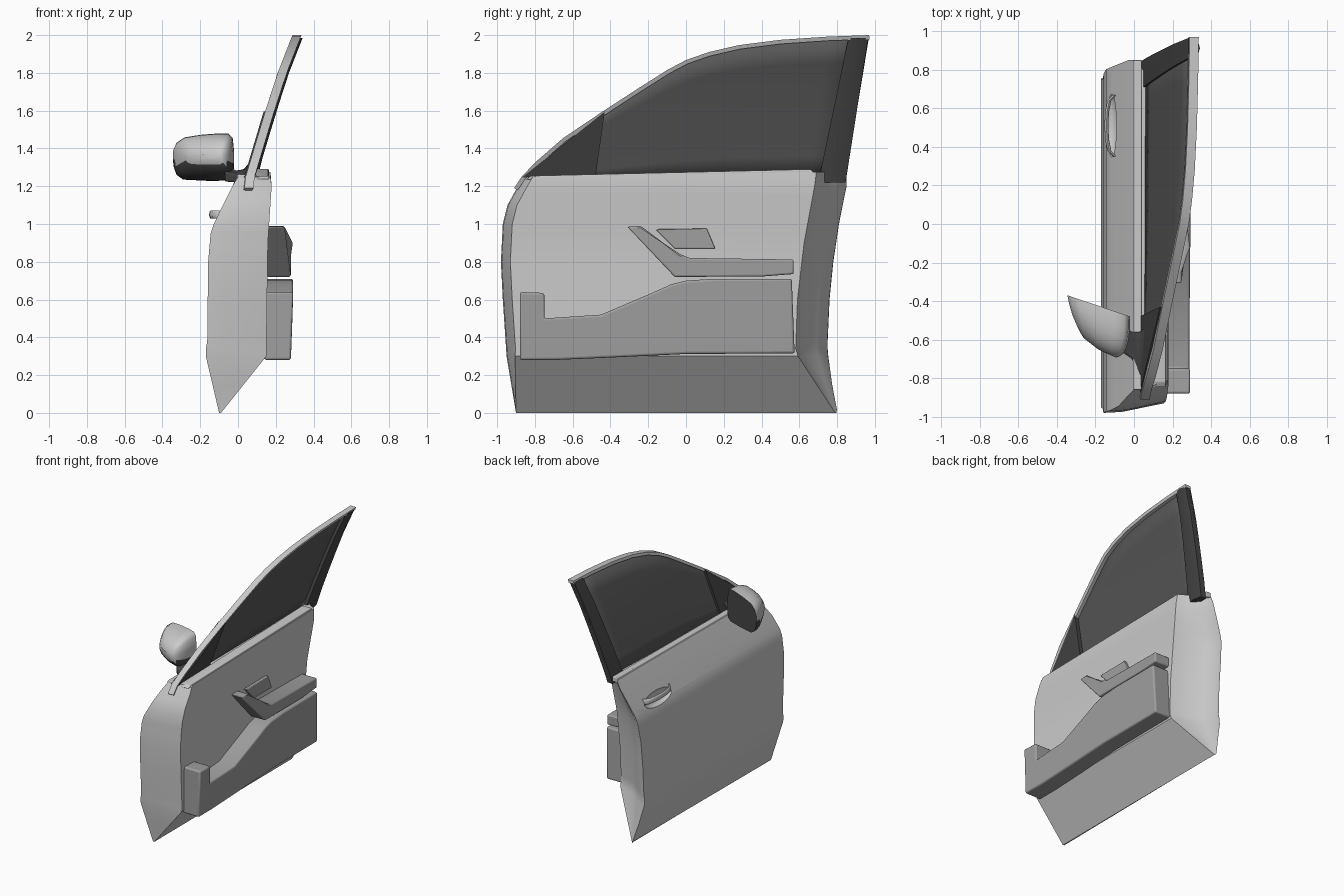
import bpy, bmesh, math
from mathutils import Vector

if "Cube" in bpy.data.objects:
    bpy.data.objects.remove(bpy.data.objects["Cube"])


def material(name, v):
    m = bpy.data.materials.new(name)
    m.diffuse_color = (v, v, v, 1)
    m.use_nodes = True
    m.node_tree.nodes["Principled BSDF"].inputs["Base Color"].default_value = m.diffuse_color
    return m


dark = material("dark_trim", 0.06)
tint = material("tinted_glass", 0.10)
mid = material("inner_trim", 0.35)


def lerp(table, t):
    if t <= table[0][0]:
        return table[0][1]
    for (a, va), (b, vb) in zip(table, table[1:]):
        if t <= b:
            return va + (vb - va) * (t - a) / (b - a)
    return table[-1][1]


def loft(name, rings, mat=None, angle=35, closed=True, bevel=0):
    n = len(rings[0])
    verts = [p for r in rings for p in r]
    faces = []
    for i in range(len(rings) - 1):
        for j in range(n if closed else n - 1):
            k = (j + 1) % n
            faces.append((i*n + j, i*n + k, (i+1)*n + k, (i+1)*n + j))
    if closed:
        faces += [tuple(range(n)), tuple(range(len(verts) - n, len(verts)))]
    me = bpy.data.meshes.new(name)
    me.from_pydata([tuple(v) for v in verts], [], faces)
    bm = bmesh.new()
    bm.from_mesh(me)
    bmesh.ops.recalc_face_normals(bm, faces=bm.faces)
    bm.to_mesh(me)
    bm.free()
    ob = bpy.data.objects.new(name, me)
    bpy.context.collection.objects.link(ob)
    if mat:
        me.materials.append(mat)
    if bevel:
        b = ob.modifiers.new("bevel", "BEVEL")
        b.width, b.segments, b.limit_method = bevel, 3, "ANGLE"
    smooth(ob, angle)
    return ob


def smooth(ob, angle=35):
    bpy.ops.object.select_all(action="DESELECT")
    ob.select_set(True)
    bpy.context.view_layer.objects.active = ob
    bpy.ops.object.shade_smooth_by_angle(angle=math.radians(angle))


def prism(name, outline, x0, x1, **kw):
    """Extrude a (y, z) outline between two x values or x(z) functions."""
    f = lambda x, z: x(z) if callable(x) else x
    return loft(name, [[(f(x, z), y, z) for y, z in outline] for x in (x0, x1)], **kw)


# Door body: horizontal sections stacked up the door
outer_x = [(0, -.10), (.32, -.175), (.37, -.163), (.8, -.158), (.95, -.145),
           (1.0, -.128), (1.1, -.08), (1.2, -.03), (1.25, 0)]
inner_x = [(0, -.09), (.3, .15), (.9, .158), (1.2, .178), (1.25, .172)]
front_y = [(0, -.90), (.3, -.95), (.6, -.97), (.8, -.98), (1.0, -.97), (1.1, -.945), (1.2, -.89), (1.25, -.86)]
rear_y = [(0, .80), (.2, .765), (.33, .75), (.5, .75), (.8, .78), (1.0, .81), (1.2, .85), (1.25, .85)]
jamb_y = [(0, .79), (.32, .58), (.6, .59), (.9, .625), (1.25, .69)]
rings = []
for z in (0, .15, .3, .34, .38, .6, .8, .9, .95, 1.0, 1.05, 1.1, 1.15, 1.2, 1.25):
    o, i = lerp(outer_x, z), lerp(inner_x, z)
    f, r, j = lerp(front_y, z), lerp(rear_y, z), lerp(jamb_y, z)
    w, top = i - o, (.025 if z == 1.25 else 0)
    rings.append([(o, f, z), (o, r, z + .012*(z == 0) + top*.6), (o + w*.06, r - .003, z + .012*(z == 0) + top*.6),
                  (o + w*.3, j + (r-j)*.65, z + top*.8), (o + w*.6, j + (r-j)*.25, z + top),
                  (i, j, z + top), (i, f + .05*min(1, z*3), z), (o + w*.3, f + .005, z)])
body = loft("door_body", rings)

# Scooped recess behind the outside handle
bpy.ops.mesh.primitive_uv_sphere_add(segments=32, ring_count=16, location=(-.125, .51, 1.035))
cutter = bpy.context.object
cutter.name, cutter.hide_render = "recess_cutter", True
cutter.scale = (.045, .17, .06)
mod = body.modifiers.new("recess", "BOOLEAN")
mod.operation, mod.object = "DIFFERENCE", cutter
bpy.ops.object.select_all(action="DESELECT")
bpy.context.view_layer.objects.active = body
body.select_set(True)
bpy.ops.object.modifier_move_to_index(modifier=mod.name, index=0)
bpy.ops.object.modifier_apply(modifier=mod.name)
bpy.data.objects.remove(cutter)

# Outside pull handle
path = [(-.10, .35), (-.128, .38), (-.14, .44), (-.143, .51), (-.14, .58), (-.128, .64), (-.10, .67)]
rings = []
for k, (x, y) in enumerate(path):
    rings.append([(x + .010*math.cos(a), y, 1.05 + .022*math.sin(a))
                  for a in (math.tau*i/12 for i in range(12))])
loft("outside_handle", rings, angle=50)

# Window frame follows the roof line and leans inwards
lean = [(1.15, .03), (1.25, .04), (1.4, .085), (1.6, .145), (1.8, .21), (2.0, .288)]
gx = lambda z: lerp(lean, z)
roof = [(-.91, 1.19), (-.87, 1.25), (-.8, 1.325), (-.65, 1.455), (-.45, 1.59), (-.25, 1.72), (-.1, 1.815),
        (0, 1.868), (.12, 1.91), (.28, 1.947), (.5, 1.975), (.75, 1.992), (.97, 2.0)]
rings = []
for k, (y, z) in enumerate(roof):
    a, b = roof[max(k-1, 0)], roof[min(k+1, len(roof)-1)]
    d = Vector((b[0]-a[0], b[1]-a[1])).normalized() * .022
    x = gx(z)
    rings.append([(x, y, z), (x + .048, y, z), (x + .04, y + d.y, z - d.x), (x - .005, y + d.y, z - d.x)])
loft("window_frame", rings)

# Glass pane
rings = []
for y, z in roof[1:]:
    yb = y * .87 if y > 0 else y
    rows = []
    for s in range(7):
        t = s / 6
        h = 1.235 + (z - .012 - 1.235) * t
        rows.append((gx(h) + .012, yb + (y - yb) * max(0, (h - 1.235) / .765), h))
    rings.append(rows)
glass = loft("window_glass", rings, mat=tint, closed=False)
glass.modifiers.new("thickness", "SOLIDIFY").thickness = .008

# Rear pillar of the window
rings = []
for z in (1.22, 1.35, 1.5, 1.65, 1.8, 1.985):
    t, x = (z - 1.22) / .765, gx(z)
    a, b = .70 + .16*t, .845 + .12*t
    rings.append([(x, a, z), (x, b, z), (x + .045, b, z), (x + .06, (a+b)/2, z), (x + .045, a, z)])
loft("rear_pillar", rings, mat=dark)

# Belt line trims
prism("outer_belt_trim", [(-.86, 1.235), (.85, 1.24), (.85, 1.28), (-.86, 1.262)], -.005, .04, bevel=.006)
prism("inner_belt_trim", [(-.85, 1.235), (.69, 1.26), (.66, 1.29), (-.82, 1.255)], .09, .165, bevel=.006)

# Triangular corner covers, outside and inside
corner = [(-.87, 1.245), (-.43, 1.595), (-.48, 1.245)]
prism("outer_corner_cover", corner, lambda z: gx(z) - .008, lambda z: gx(z) + .012, mat=dark)
prism("inner_corner_cover", corner, lambda z: gx(z) + .018, lambda z: gx(z) + .05, mat=dark)

# Mirror housing: front-view outline shrinking forwards to a rounded nose
face = [(-.345, 1.34), (-.345, 1.385), (-.325, 1.43), (-.285, 1.458), (-.2, 1.472), (-.1, 1.48), (-.05, 1.478),
        (-.028, 1.455), (-.02, 1.38), (-.02, 1.32), (-.025, 1.26), (-.05, 1.23), (-.15, 1.228), (-.29, 1.235),
        (-.325, 1.26), (-.34, 1.30)]
nose = [(-.345, -.40), (-.33, -.49), (-.27, -.585), (-.18, -.655), (-.1, -.69), (-.02, -.715)]
back = lambda x: -.37 - .11 * (x + .345) / .325
rings = []
for t in (0, .05, .3, .55, .75, .88, .96, 1):
    s = max(.12, (1 - t**2.6)**.5)
    ring = []
    for x, z in face:
        px = -.17 + (x + .17) * (.45 + .55*s)
        pz = 1.355 + (z - 1.355) * s
        ring.append((px, back(px) + t * (lerp(nose, px) - back(px)), pz))
    rings.append(ring)
mirror = loft("mirror_housing", rings, mat=material("painted", .8), angle=60)
mirror.data.materials.append(dark)
for p in mirror.data.polygons:
    if p.center.z < 1.325 or p.normal.y > .8:
        p.material_index = 1

# Mirror arm
arm = []
for x, y0, y1, z0, z1 in ((-.07, -.66, -.52, 1.225, 1.31), (-.01, -.70, -.56, 1.22, 1.285),
                          (.03, -.78, -.56, 1.225, 1.29), (.085, -.82, -.52, 1.235, 1.36)):
    arm.append([(x, y0, z0), (x, y1, z0), (x, y1, z1), (x, y0, z0 + (z1-z0)*.6)])
loft("mirror_arm", arm, mat=dark, bevel=.008)

# Inner trim: lower pocket, armrest and latch plate
pocket = [(-.88, .28), (-.7, .28), (-.4, .293), (0, .312), (.575, .315), (.56, .71), (.15, .71), (0, .70),
          (-.08, .68), (-.18, .635), (-.45, .52), (-.75, .50), (-.75, .635), (-.88, .64)]
prism("lower_pocket", pocket, .14, lambda z: .28 + .012 * min(1, max(0, (z - .3) / .3)), mat=mid, bevel=.012)
arm_rest = [(-.31, .985), (-.24, .99), (-.12, .90), (-.03, .84), (.02, .82), (.57, .812),
            (.57, .735), (.4, .722), (-.06, .72)]
prism("armrest", arm_rest, .15, lambda z: .28 - .035 * max(0, (z - .9) / .09), mat=mid, bevel=.01)
prism("latch_plate", [(-.16, .972), (.11, .976), (.155, .87), (-.06, .87)], .15, .185, mat=mid, bevel=.005)
